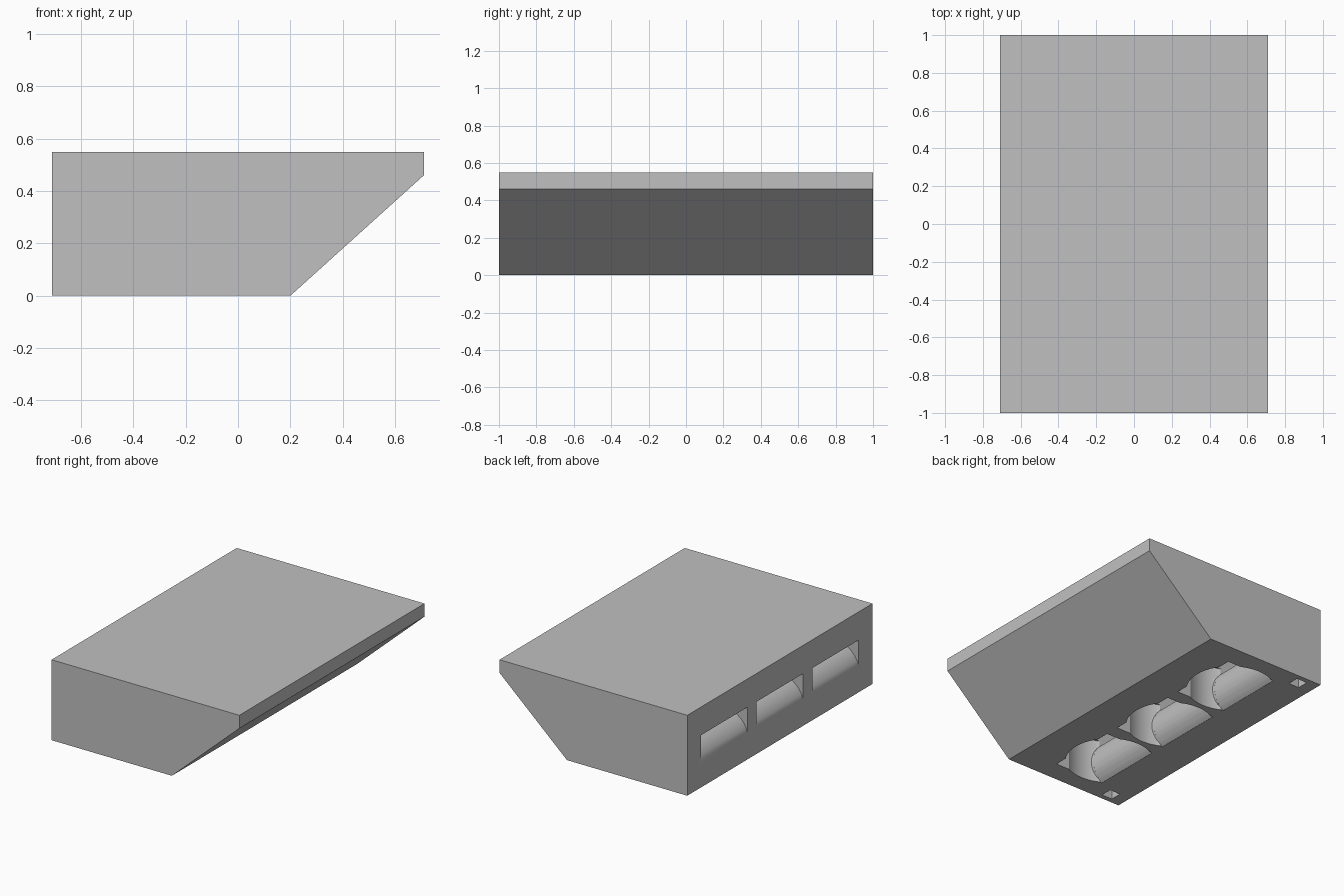
import bpy
import bmesh
import math
from mathutils import Matrix

cube = bpy.data.objects.get("Cube")
if cube:
    bpy.data.objects.remove(cube, do_unlink=True)

grey = bpy.data.materials.new("plain grey")
grey.use_nodes = True
grey.diffuse_color = (0.53, 0.53, 0.53, 1)
grey.node_tree.nodes["Principled BSDF"].inputs["Base Color"].default_value = grey.diffuse_color


def add_object(name, bm):
    bmesh.ops.recalc_face_normals(bm, faces=bm.faces)
    mesh = bpy.data.meshes.new(name)
    bm.to_mesh(mesh)
    bm.free()
    mesh.materials.append(grey)
    obj = bpy.data.objects.new(name, mesh)
    bpy.context.scene.collection.objects.link(obj)
    return obj


def prism(name, profile, y0, y1):
    """Extrude an x-z outline along y."""
    bm = bmesh.new()
    face = bm.faces.new([bm.verts.new((x, y0, z)) for x, z in profile])
    result = bmesh.ops.extrude_face_region(bm, geom=[face])
    moved = [v for v in result["geom"] if isinstance(v, bmesh.types.BMVert)]
    bmesh.ops.translate(bm, verts=moved, vec=(0, y1 - y0, 0))
    return add_object(name, bm)


def cylinder(name, x, y, radius, z0, z1):
    bm = bmesh.new()
    bmesh.ops.create_cone(bm, cap_ends=True, segments=48, radius1=radius,
                          radius2=radius, depth=z1 - z0,
                          matrix=Matrix.Translation((x, y, (z0 + z1) / 2)))
    return add_object(name, bm)


def cut(target, cutter):
    """Subtract the cutter and discard it."""
    mod = target.modifiers.new("cut", 'BOOLEAN')
    mod.operation = 'DIFFERENCE'
    mod.solver = 'EXACT'
    mod.object = cutter
    bpy.context.view_layer.objects.active = target
    bpy.ops.object.modifier_apply(modifier=mod.name)
    bpy.data.objects.remove(cutter, do_unlink=True)


def arc(cx, cz, rx, rz, start, end, steps):
    angles = [math.radians(start + (end - start) * i / steps) for i in range(steps + 1)]
    return [(cx + rx * math.cos(a), cz + rz * math.sin(a)) for a in angles]


# Wedge-fronted block
body = prism("body", [(-0.71, 0), (0.2, 0), (0.71, 0.46), (0.71, 0.55), (-0.71, 0.55)], -1, 1)

# Curved passages from the side slots down to the underside
bar_x, bar_z, bar_r = -0.546, 0.138, 0.171
inner = arc(bar_x, bar_z, bar_r, bar_r, 164, -54, 20)
outer = arc(-0.55, 0, 0.48, 0.38, 0, 108, 16)
passage = ([(-0.76, 0.185)] + inner + [(-0.445, -0.05), (-0.07, -0.05)]
           + outer + [(-0.71, 0.357), (-0.76, 0.357)])

for y in (-0.6, 0, 0.6):
    cut(body, prism("passage_cutter", passage, y - 0.25, y + 0.25))
    # Round well below each passage, stopping at the rounded bar
    well = cylinder("well_cutter", -0.3, y, 0.28, -0.04, 0.3)
    bar = prism("bar", arc(bar_x, bar_z, bar_r, bar_r, 0, 352.5, 47), y - 0.4, y + 0.4)
    cut(well, bar)
    cut(body, well)

# Small square sockets at the ends of the underside
for y in (-0.925, 0.925):
    socket = [(-0.625, -0.05), (-0.545, -0.05), (-0.545, 0.2), (-0.625, 0.2)]
    cut(body, prism("socket_cutter", socket, y - 0.04, y + 0.04))

# Smooth the curved walls only
bpy.ops.object.select_all(action='DESELECT')
body.select_set(True)
bpy.context.view_layer.objects.active = body
bpy.ops.object.shade_smooth_by_angle(angle=math.radians(25))
